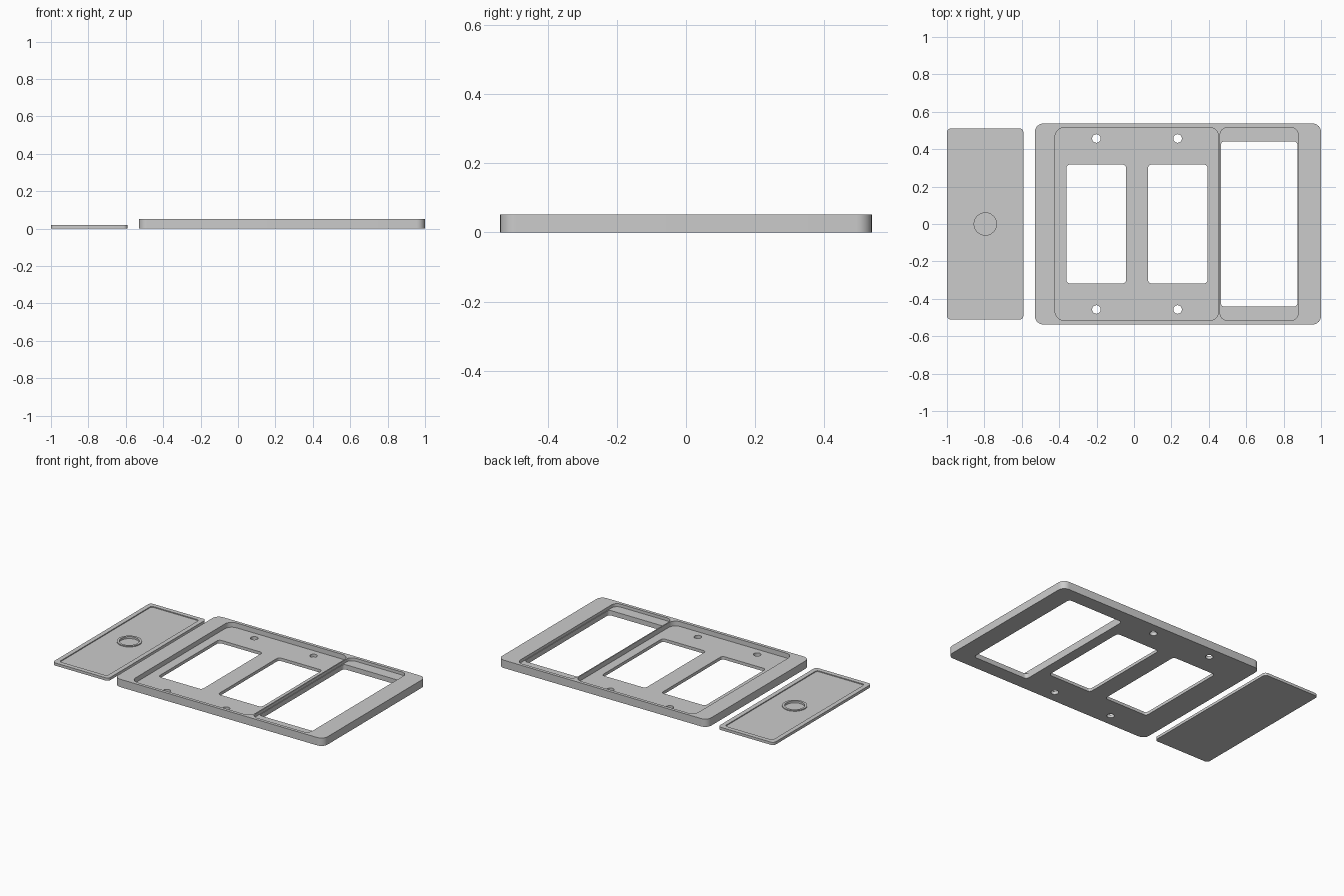
import bpy, bmesh, math

if "Cube" in bpy.data.objects:
    bpy.data.objects.remove(bpy.data.objects["Cube"])

grey = bpy.data.materials.new("plain grey")
grey.diffuse_color = (0.6, 0.6, 0.6, 1)
grey.use_nodes = True
grey.node_tree.nodes["Principled BSDF"].inputs["Base Color"].default_value = grey.diffuse_color


def prism(name, outline, z0, z1):
    """Extrude a flat outline from z0 to z1."""
    bm = bmesh.new()
    face = bm.faces.new([bm.verts.new((x, y, z0)) for x, y in outline])
    top = bmesh.ops.extrude_face_region(bm, geom=[face])["geom"]
    for v in top:
        if isinstance(v, bmesh.types.BMVert):
            v.co.z = z1
    bmesh.ops.recalc_face_normals(bm, faces=bm.faces)
    mesh = bpy.data.meshes.new(name)
    bm.to_mesh(mesh)
    bm.free()
    mesh.materials.append(grey)
    ob = bpy.data.objects.new(name, mesh)
    bpy.context.collection.objects.link(ob)
    return ob


def circle(cx, cy, r, n=32):
    return [(cx + r * math.cos(2 * math.pi * i / n),
             cy + r * math.sin(2 * math.pi * i / n)) for i in range(n)]


def rounded(x0, x1, half_y, r, steps=8):
    """Rectangle with round corners, centred on y = 0."""
    pts = []
    corners = [(x1 - r, half_y - r), (x0 + r, half_y - r),
               (x0 + r, r - half_y), (x1 - r, r - half_y)]
    for k, (cx, cy) in enumerate(corners):
        for i in range(steps + 1):
            a = math.pi / 2 * (k + i / steps)
            pts.append((cx + r * math.cos(a), cy + r * math.sin(a)))
    return pts


def carve(ob, outline, z0, z1=0.1):
    """Cut an outline out of the object, then drop the cutter."""
    cutter = prism("cutter", outline, z0, z1)
    cutter.hide_render = True
    mod = ob.modifiers.new("cut", "BOOLEAN")
    mod.operation = "DIFFERENCE"
    mod.solver = "EXACT"
    mod.object = cutter
    bpy.context.view_layer.objects.active = ob
    bpy.ops.object.modifier_apply(modifier=mod.name)
    bpy.data.objects.remove(cutter)


def smooth(ob):
    bpy.ops.object.select_all(action="DESELECT")
    ob.select_set(True)
    bpy.context.view_layer.objects.active = ob
    bpy.ops.object.shade_smooth_by_angle(angle=math.radians(30))


# Wall plate with two shallow recesses
plate = prism("wall_plate", rounded(-0.53, 1.0, 0.537, 0.045), 0, 0.052)
carve(plate, rounded(-0.422, 0.453, 0.516, 0.05), 0.02)
carve(plate, rounded(0.46, 0.878, 0.516, 0.04), 0.032)

# Switch openings and the large cover opening
for x0, x1 in ((-0.362, -0.042), (0.075, 0.394)):
    carve(plate, rounded(x0, x1, 0.318, 0.02), -0.1)
carve(plate, rounded(0.464, 0.874, 0.442, 0.02), -0.1)

# Screw holes
for x in (-0.201, 0.233):
    for y in (-0.457, 0.457):
        carve(plate, circle(x, y, 0.023, 24), -0.1)
smooth(plate)

# Loose cover with raised rim
cover = prism("cover_panel", rounded(-1.0, -0.591, 0.511, 0.022), 0, 0.018)
carve(cover, rounded(-0.97, -0.621, 0.481, 0.015), 0.012)
carve(cover, circle(-0.795, 0, 0.067), 0.005)
smooth(cover)

# Ring around the finger dimple
ring = prism("finger_ring", circle(-0.795, 0, 0.075), 0.005, 0.018)
carve(ring, circle(-0.795, 0, 0.06), -0.1)
smooth(ring)
